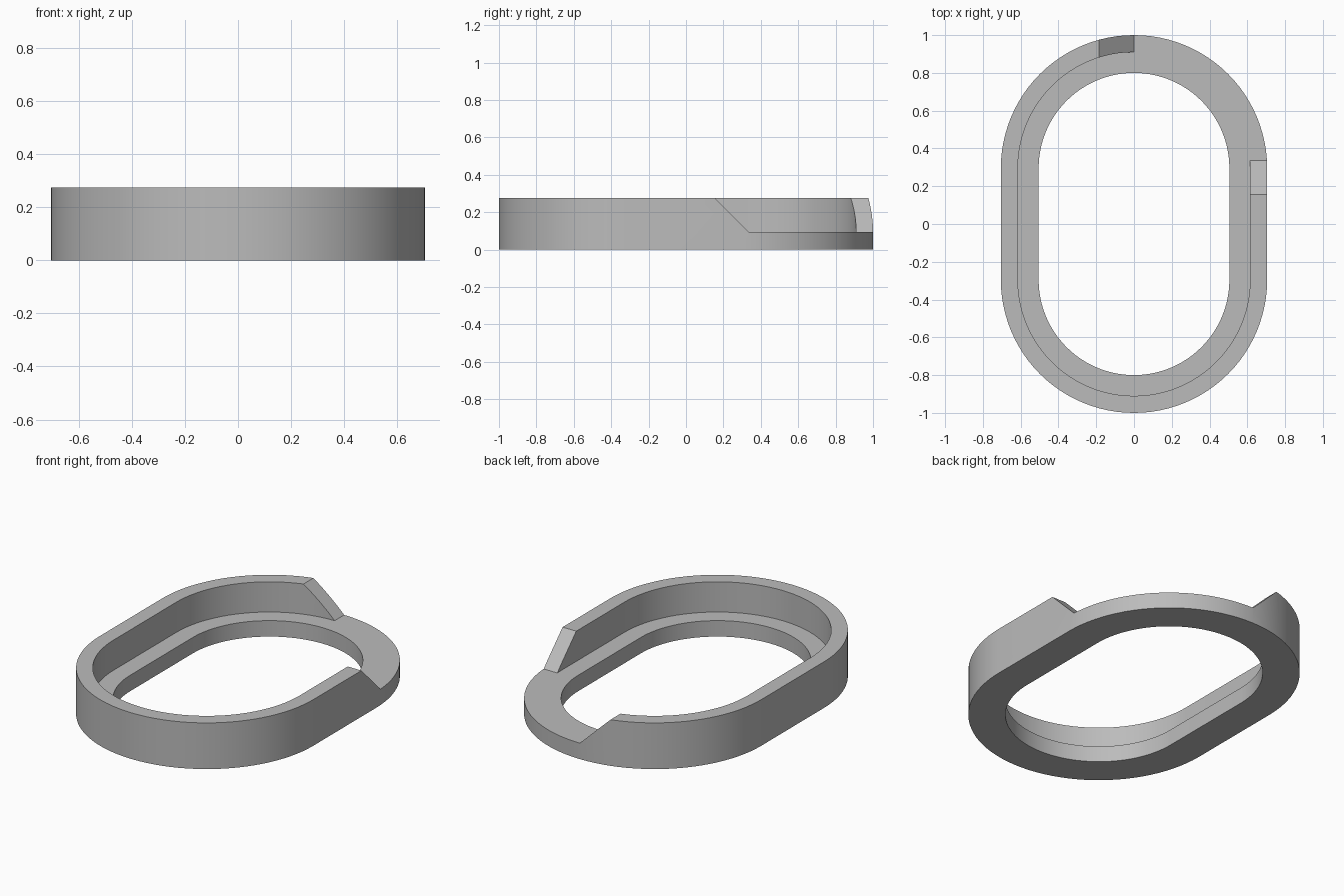
import bpy
import bmesh
from math import cos, sin, pi

cube = bpy.data.objects.get("Cube")
if cube:
    bpy.data.objects.remove(cube, do_unlink=True)

STRAIGHT = 0.295     # half length of the straight sides
OUTER, WALL, INNER = 0.705, 0.615, 0.505
LEDGE, TOP = 0.095, 0.275
SEGMENTS = 48        # per rounded end


def stadium(radius):
    """Points around an oval with straight sides along y."""
    pts = []
    for start, cy in ((0, STRAIGHT), (pi, -STRAIGHT)):
        for i in range(SEGMENTS + 1):
            a = start + pi * i / SEGMENTS
            pts.append((radius * cos(a), cy + radius * sin(a)))
    return pts


def add_object(name, bm):
    bmesh.ops.recalc_face_normals(bm, faces=bm.faces)
    mesh = bpy.data.meshes.new(name)
    bm.to_mesh(mesh)
    bm.free()
    obj = bpy.data.objects.new(name, mesh)
    bpy.context.collection.objects.link(obj)
    return obj


# Stepped section swept around the oval: outer wall, rim, inner ledge
section = [(OUTER, 0), (OUTER, TOP), (WALL, TOP),
           (WALL, LEDGE), (INNER, LEDGE), (INNER, 0)]
bm = bmesh.new()
loops = [[bm.verts.new((x, y, z)) for x, y in stadium(r)] for r, z in section]
for k, loop in enumerate(loops):
    following = loops[(k + 1) % len(loops)]
    for i in range(len(loop)):
        j = (i + 1) % len(loop)
        bm.faces.new((loop[i], loop[j], following[j], following[i]))
ring = add_object("stepped_oval_ring", bm)

# Cutter for the open corner, with sloping ends on the wall
bm = bmesh.new()
far = 1.5
high = TOP + 0.1
for z in (LEDGE, high):
    lean = z - LEDGE
    x0, y0 = -lean * 1.03, 0.335 - lean
    for x, y in ((x0, y0), (far, y0), (far, far), (x0, far)):
        bm.verts.new((x, y, z))
bmesh.ops.convex_hull(bm, input=bm.verts)
cutter = add_object("wall_gap_cutter", bm)
cutter.hide_render = True

# Cut the gap and keep only the finished ring
gap = ring.modifiers.new("wall_gap", 'BOOLEAN')
gap.operation = 'DIFFERENCE'
gap.solver = 'EXACT'
gap.object = cutter
bpy.ops.object.select_all(action='DESELECT')
bpy.context.view_layer.objects.active = ring
ring.select_set(True)
bpy.ops.object.modifier_apply(modifier=gap.name)
bpy.data.objects.remove(cutter, do_unlink=True)

# Single grey finish
grey = bpy.data.materials.new("plain_grey")
grey.use_nodes = True
colour = (0.5, 0.5, 0.5, 1)
grey.diffuse_color = colour
grey.node_tree.nodes["Principled BSDF"].inputs["Base Color"].default_value = colour
ring.data.materials.clear()
ring.data.materials.append(grey)
bpy.ops.object.shade_smooth_by_angle()
